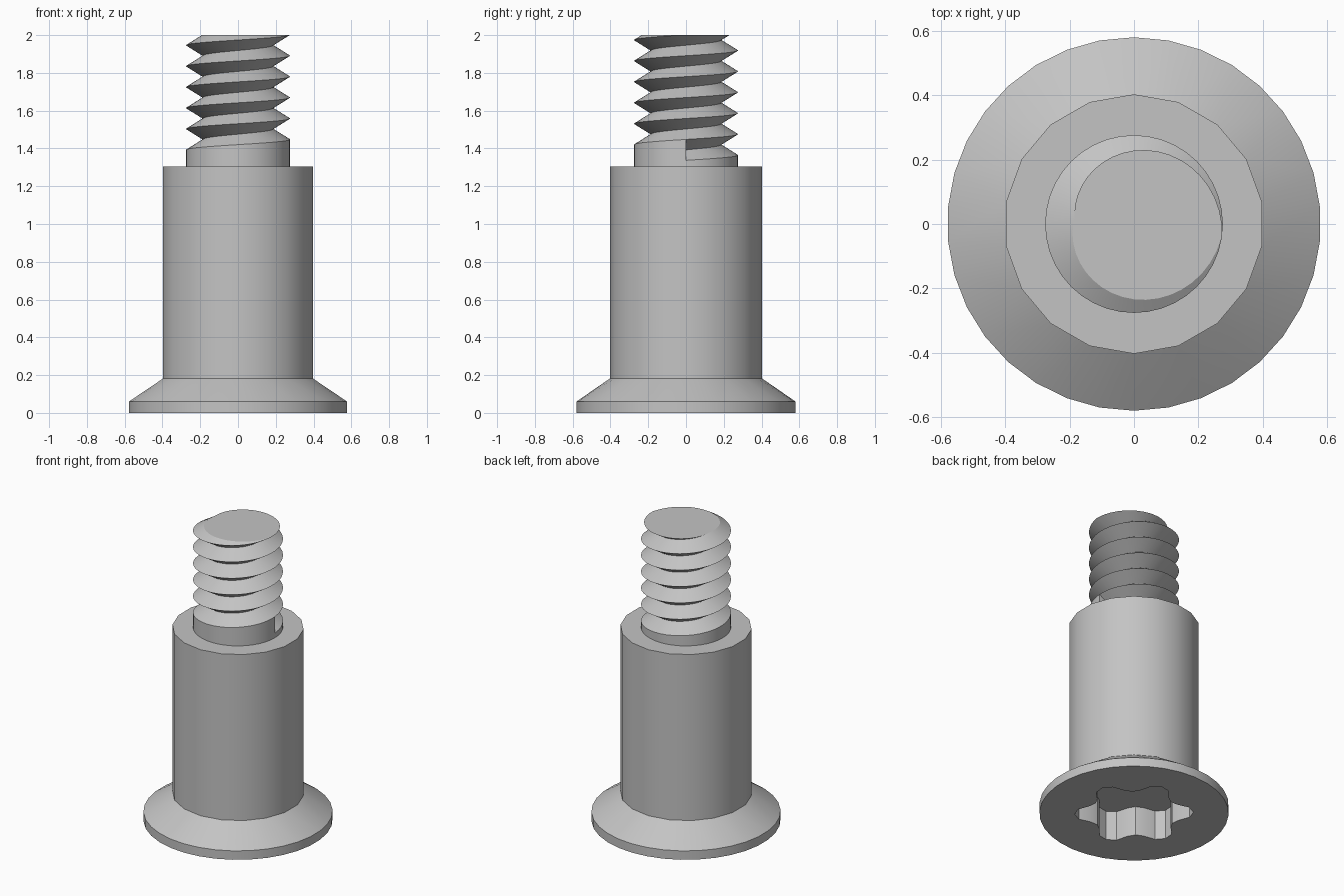
import bpy, bmesh
from math import cos, sin, radians, pi

cube = bpy.data.objects.get("Cube")
if cube:
    bpy.data.objects.remove(cube, do_unlink=True)

steel = bpy.data.materials.new("plain_steel_grey")
steel.use_nodes = True
colour = (0.55, 0.55, 0.55, 1)
steel.diffuse_color = colour
steel.node_tree.nodes["Principled BSDF"].inputs["Base Color"].default_value = colour


def loop(bm, points):
    """Closed loop of edges through the points."""
    vs = [bm.verts.new(p) for p in points]
    es = [bm.edges.new((v, vs[(i + 1) % len(vs)])) for i, v in enumerate(vs)]
    return vs, es


def circle(radius, z, count):
    return [(radius * cos(pi / 2 + 2 * pi * i / count),
             radius * sin(pi / 2 + 2 * pi * i / count), z) for i in range(count)]


def finish(bm, name):
    bmesh.ops.recalc_face_normals(bm, faces=bm.faces)
    mesh = bpy.data.meshes.new(name)
    bm.to_mesh(mesh)
    bm.free()
    obj = bpy.data.objects.new(name, mesh)
    mesh.materials.append(steel)
    bpy.context.collection.objects.link(obj)
    bpy.ops.object.select_all(action='DESELECT')
    obj.select_set(True)
    bpy.context.view_layer.objects.active = obj
    bpy.ops.object.shade_smooth_by_angle(angle=radians(30))
    return obj


# Countersunk head and shoulder with a six-lobed recess underneath
bm = bmesh.new()
rings = [loop(bm, circle(r, z, n)) for r, z, n in
         ((0.58, 0, 34), (0.58, 0.06, 34), (0.403, 0.182, 18), (0.403, 1.305, 18))]
for a, b in zip(rings, rings[1:]):
    bmesh.ops.bridge_loops(bm, edges=a[1] + b[1])
bm.faces.new(rings[-1][0])

lobe_profile = ((-20, 0.345), (-10, 0.285), (0, 0.265), (10, 0.285), (20, 0.345), (30, 0.365))


def recess(z):
    return [(r * cos(radians(60 * k + a - 12)), r * sin(radians(60 * k + a - 12)), z)
            for k in range(6) for a, r in lobe_profile]


rim, floor = loop(bm, recess(0)), loop(bm, recess(0.2))
count = len(rim[0])
for i in range(count):
    j = (i + 1) % count
    bm.faces.new((rim[0][i], rim[0][j], floor[0][j], floor[0][i]))
bm.faces.new(floor[0])
bmesh.ops.triangle_fill(bm, use_beauty=True, edges=rings[0][1] + rim[1])
finish(bm, "head_and_shoulder")

# Threaded end: V groove between successive turns of one crest helix
STEPS, TURNS, PITCH = 40, 7, 0.1108
START, SEAT, CREST, ROOT = 1.337, 1.305, 0.276, 0.186
bm = bmesh.new()


def helix_point(i, radius, z):
    a = 2 * pi * i / STEPS
    return bm.verts.new((radius * cos(a), radius * sin(a), z))


crest = [helix_point(i, CREST, START + PITCH * i / STEPS) for i in range(STEPS * TURNS + 1)]
root = [helix_point(i, ROOT, START + PITCH * (i / STEPS + 0.5))
        for i in range(STEPS * (TURNS - 1) + 1)]
base = [helix_point(i, CREST, SEAT) for i in range(STEPS)]
for i in range(len(root) - 1):
    bm.faces.new((crest[i], crest[i + 1], root[i + 1], root[i]))
    bm.faces.new((root[i], root[i + 1], crest[i + 1 + STEPS], crest[i + STEPS]))

# Plain collar below the first turn and the step where the groove begins
for i in range(STEPS):
    bm.faces.new((base[i], base[(i + 1) % STEPS], crest[i + 1], crest[i]))
bm.faces.new((crest[0], root[0], crest[STEPS]))
bm.faces.new(base)

# Flat end
cut = bmesh.ops.bisect_plane(bm, geom=bm.verts[:] + bm.edges[:] + bm.faces[:],
                             plane_co=(0, 0, 2), plane_no=(0, 0, 1), clear_outer=True)
cut_edges = [e for e in cut["geom_cut"] if isinstance(e, bmesh.types.BMEdge) and e.is_boundary]
bmesh.ops.triangle_fill(bm, use_beauty=True, edges=cut_edges)
finish(bm, "threaded_end")
